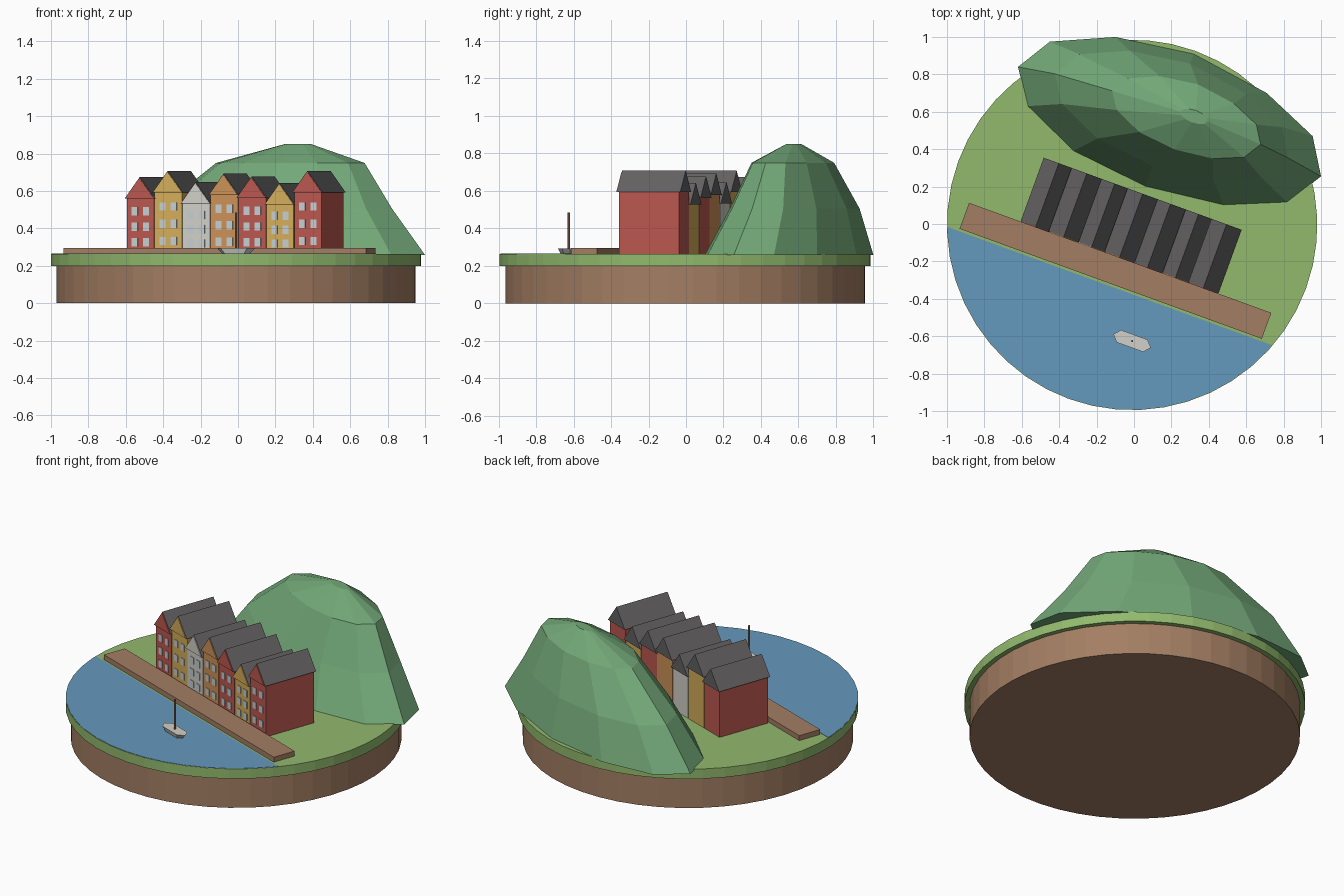
import bpy, bmesh
from math import radians
from mathutils import Matrix, Vector

if "Cube" in bpy.data.objects:
    bpy.data.objects.remove(bpy.data.objects["Cube"])

COLOURS = {
    "earth_brown": (0.37, 0.21, 0.125), "grass_green": (0.29, 0.49, 0.155),
    "hill_green": (0.17, 0.39, 0.187), "water_blue": (0.13, 0.32, 0.51),
    "roof_grey": (0.125, 0.12, 0.122), "brick_red": (0.50, 0.098, 0.08),
    "ochre_yellow": (0.66, 0.42, 0.105), "chalk_white": (0.65, 0.63, 0.58),
    "warm_orange": (0.61, 0.285, 0.095), "window_pale": (0.57, 0.62, 0.64),
}
MATS = {}
for name, rgb in COLOURS.items():
    mat = bpy.data.materials.new(name)
    mat.use_nodes = True
    mat.diffuse_color = (*rgb, 1)
    mat.node_tree.nodes["Principled BSDF"].inputs["Base Color"].default_value = (*rgb, 1)
    MATS[name] = mat

GROUND = 0.263
# Quay frame: the waterfront runs at an angle across the disc
QUAY = Matrix.Translation((-0.01, -0.005, 0)) @ Matrix.Rotation(radians(-20), 4, 'Z')


def finish(name, bm, colour, frame=QUAY):
    bmesh.ops.recalc_face_normals(bm, faces=bm.faces[:])
    mesh = bpy.data.meshes.new(name)
    bm.to_mesh(mesh)
    bm.free()
    mesh.materials.append(MATS[colour])
    obj = bpy.data.objects.new(name, mesh)
    obj.matrix_world = frame
    bpy.context.collection.objects.link(obj)
    return obj


def add_box(bm, x0, x1, y0, y1, z0, z1):
    centre = Vector((x0 + x1, y0 + y1, z0 + z1)) / 2
    size = Matrix.Diagonal((x1 - x0, y1 - y0, z1 - z0, 1))
    bmesh.ops.create_cube(bm, size=1, matrix=Matrix.Translation(centre) @ size)


def box(name, colour, *bounds):
    bm = bmesh.new()
    add_box(bm, *bounds)
    return finish(name, bm, colour)


def loft(name, rings, colour, frame=QUAY):
    """Join rings of equal point count and cap both ends."""
    bm = bmesh.new()
    loops = [[bm.verts.new(p) for p in ring] for ring in rings]
    n = len(loops[0])
    for low, high in zip(loops, loops[1:]):
        for i in range(n):
            j = (i + 1) % n
            bm.faces.new((low[i], low[j], high[j], high[i]))
    bm.faces.new(loops[0])
    bm.faces.new(loops[-1])
    return finish(name, bm, colour, frame)


def cylinder(name, colour, radius, z0, z1, sides, x=0, y=0, cut=None):
    bm = bmesh.new()
    bmesh.ops.create_cone(bm, cap_ends=True, segments=sides, radius1=radius, radius2=radius,
                          depth=z1 - z0, matrix=Matrix.Translation((x, y, (z0 + z1) / 2)))
    if cut is not None:
        bmesh.ops.bisect_plane(bm, geom=bm.verts[:] + bm.edges[:] + bm.faces[:],
                               plane_co=(0, cut, 0), plane_no=(0, 1, 0), clear_outer=True)
        bmesh.ops.holes_fill(bm, edges=[e for e in bm.edges if e.is_boundary])
    return finish(name, bm, colour)


def prism(name, colour, x, half, z, height, y0, y1):
    tri = [(x - half, z), (x + half, z), (x, z + height)]
    return loft(name, [[(px, y, pz) for px, pz in tri] for y in (y0, y1)], colour)


# Island base, grass and water
cylinder("earth_base", "earth_brown", 0.96, 0, 0.2, 48)
cylinder("grass_disc", "grass_green", 0.99, 0.2, GROUND, 48)
cylinder("water", "water_blue", 0.987, GROUND - 0.003, GROUND + 0.002, 48, cut=-0.348)
box("quay_wharf", "earth_brown", -0.86, 0.86, -0.335, -0.187, GROUND, 0.295)

# Row of gabled houses: wall colour and wall height
HOUSES = [("brick_red", 0.297), ("ochre_yellow", 0.33), ("chalk_white", 0.27),
          ("warm_orange", 0.315), ("brick_red", 0.3), ("ochre_yellow", 0.265),
          ("brick_red", 0.33)]
FRONT, BACK = -0.175, 0.166
for i, (colour, height) in enumerate(HOUSES):
    x = (i - 3) * 0.159 - 0.004
    top = GROUND + height
    tag = f"house_{i + 1}"
    box(tag + "_walls", colour, x - 0.0775, x + 0.0775, FRONT, BACK, GROUND, top)
    prism(tag + "_roof", "roof_grey", x, 0.086, top, 0.115, FRONT - 0.01, BACK + 0.01)
    prism(tag + "_gable", colour, x, 0.08, top + 0.002, 0.107, FRONT - 0.014, FRONT - 0.009)
    # Two columns of windows on three floors
    bm = bmesh.new()
    for level in (0.21, 0.49, 0.77):
        z = GROUND + level * height
        for side in (-1, 1):
            wx = x + side * 0.032
            add_box(bm, wx - 0.017, wx + 0.017, FRONT - 0.004, FRONT + 0.002, z - 0.022, z + 0.022)
    finish(tag + "_windows", bm, "window_pale")

# Faceted hill: one outline, shrunk and shifted as it rises
CENTRE = Vector((0.19, 0.55))
OUTLINE = [(-0.62, 0.84), (-0.57, 0.63), (-0.325, 0.39), (0.06, 0.2), (0.48, 0.1), (0.82, 0.115),
           (1.0, 0.255), (0.955, 0.47), (0.71, 0.7), (0.32, 0.91), (-0.1, 1.0), (-0.45, 0.975)]
LEVELS = [(0.258, 1, 0.19, 0.55), (0.505, 0.77, 0.2, 0.58),
          (0.75, 0.49, 0.28, 0.57), (0.85, 0.09, 0.32, 0.575)]
rings = []
for z, scale, cx, cy in LEVELS:
    ring = [(Vector(p) - CENTRE) * scale + Vector((cx, cy)) for p in OUTLINE]
    rings.append([(p.x, p.y, z) for p in ring])
loft("hill", rings, "hill_green", Matrix.Identity(4))

# Moored boat with a mast
BX, BY = 0.212, -0.583
HULL = [(-0.107, 0), (-0.075, -0.035), (0.075, -0.035), (0.107, 0), (0.075, 0.035), (-0.075, 0.035)]
loft("boat_hull", [[(BX + px * s, BY + py * s, z) for px, py in HULL]
                   for z, s in ((GROUND, 0.72), (0.294, 1))], "chalk_white")
cylinder("boat_mast", "earth_brown", 0.006, 0.28, 0.485, 8, BX, BY)
